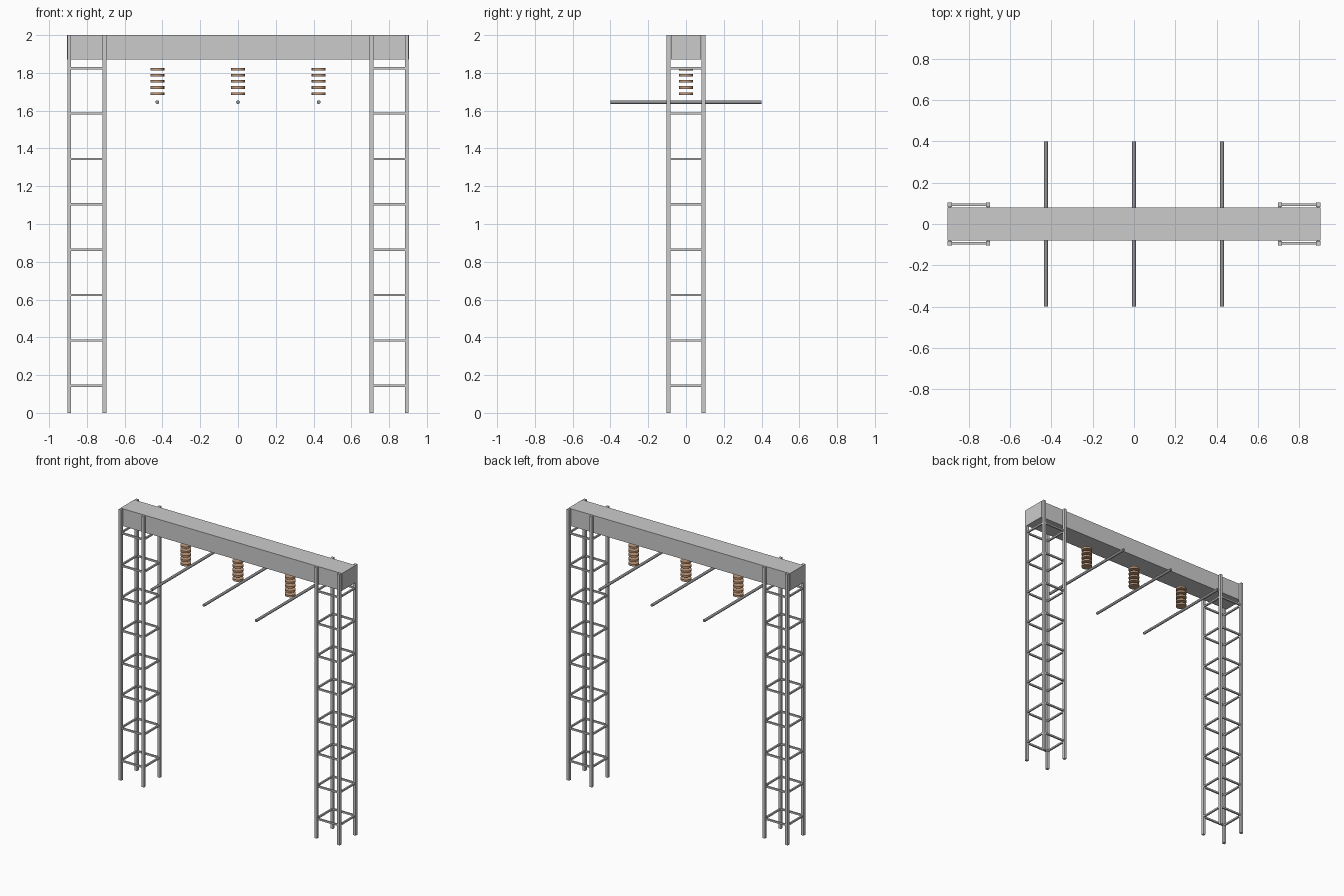
import bpy
import math

if "Cube" in bpy.data.objects:
    bpy.data.objects.remove(bpy.data.objects["Cube"])


def material(name, color):
    m = bpy.data.materials.new(name)
    m.diffuse_color = (*color, 1)
    m.use_nodes = True
    m.node_tree.nodes["Principled BSDF"].inputs["Base Color"].default_value = m.diffuse_color
    return m


def box(name, loc, size):
    bpy.ops.mesh.primitive_cube_add(size=1, location=loc)
    o = bpy.context.object
    o.name = name
    o.scale = size
    bpy.ops.object.transform_apply(location=False, rotation=False, scale=True)
    return o


def cylinder(name, loc, radius, depth, sides, mat, rot=(0, 0, 0)):
    bpy.ops.mesh.primitive_cylinder_add(vertices=sides, radius=radius, depth=depth,
                                        location=loc, rotation=rot)
    o = bpy.context.object
    o.name = name
    o.data.materials.append(mat)
    bpy.ops.object.shade_smooth_by_angle(angle=math.radians(40))
    return o


brown = material("insulator_brown", (0.55, 0.33, 0.2))
dark = material("conductor_grey", (0.3, 0.3, 0.32))

# Cross beam
box("cross_beam", (0, 0, 1.936), (1.81, 0.16, 0.128))

# Two lattice towers: four posts each, with eight rings of rungs
HALF = 0.093
for side, cx in (("left", -0.8), ("right", 0.8)):
    for sx in (-1, 1):
        for sy in (-1, 1):
            box(side + "_tower_post", (cx + sx * HALF, sy * HALF, 1), (0.02, 0.02, 2))
    for i in range(8):
        z = 0.143 + i * 0.2403
        for s in (-1, 1):
            box(side + "_tower_rung_x", (cx, s * HALF, z), (2 * HALF, 0.012, 0.012))
            box(side + "_tower_rung_y", (cx + s * HALF, 0, z), (0.012, 2 * HALF, 0.012))

# Three hanging insulator stacks, each above a conductor rod
for x in (-0.427, 0, 0.427):
    for i in range(5):
        cylinder("insulator_disc", (x, 0, 1.69 + i * 0.0325), 0.037, 0.014, 16, brown)
    cylinder("conductor_rod", (x, 0, 1.645), 0.01, 0.8, 12, dark, (math.pi / 2, 0, 0))
